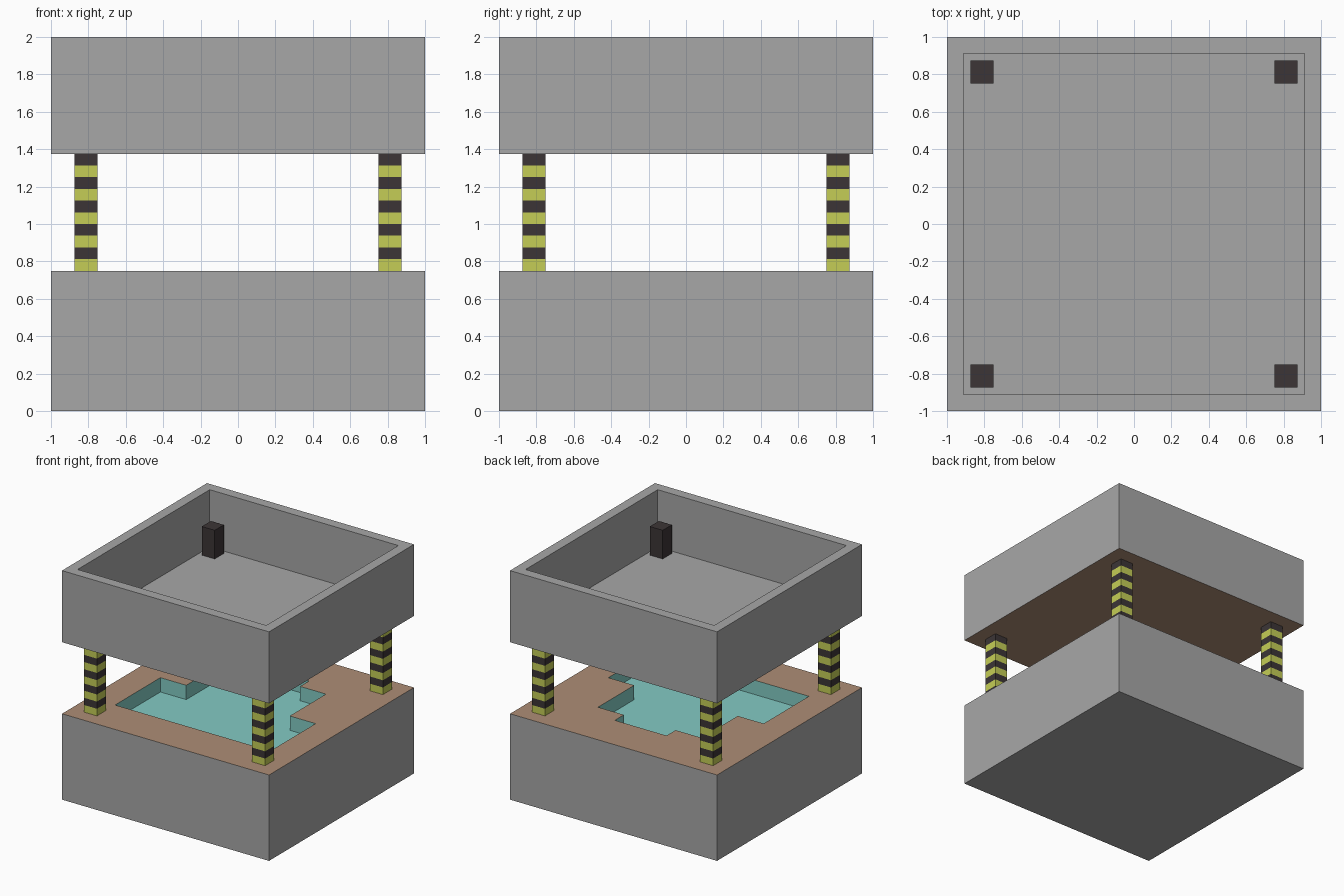
import bpy, bmesh

if "Cube" in bpy.data.objects:
    bpy.data.objects.remove(bpy.data.objects["Cube"])


def material(name, rgb):
    lin = [((c / 255 + 0.055) / 1.055) ** 2.4 for c in rgb]
    m = bpy.data.materials.new(name)
    m.diffuse_color = (*lin, 1.0)
    m.use_nodes = True
    m.node_tree.nodes["Principled BSDF"].inputs["Base Color"].default_value = m.diffuse_color
    return m


GREY = material("concrete_grey", (167, 167, 167))
BROWN = material("clay_brown", (174, 142, 118))
WATER = material("water_teal", (131, 203, 196))
YELLOW = material("stripe_yellow", (197, 206, 86))
DARK = material("stripe_dark", (60, 53, 54))


def finish(name, bm, mats, rule):
    """Weld, orient, colour faces by rule and link the object."""
    bmesh.ops.remove_doubles(bm, verts=bm.verts, dist=1e-4)
    bmesh.ops.recalc_face_normals(bm, faces=bm.faces)
    bm.normal_update()
    for f in bm.faces:
        f.material_index = rule(f)
    me = bpy.data.meshes.new(name)
    bm.to_mesh(me)
    bm.free()
    for m in mats:
        me.materials.append(m)
    ob = bpy.data.objects.new(name, me)
    bpy.context.collection.objects.link(ob)
    return ob


def face(bm, pts):
    return bm.faces.new([bm.verts.new(p) for p in pts])


def box(bm, x0, x1, y0, y1, z0, z1):
    geo = bmesh.ops.create_cube(bm, size=1)
    for v in geo["verts"]:
        v.co = (x1 if v.co.x > 0 else x0,
                y1 if v.co.y > 0 else y0,
                z1 if v.co.z > 0 else z0)


# Base block with a stepped pool, built as two mirrored halves
TOP, POOL = 0.75, 0.625
rim = [(0, -1), (1, -1), (1, 1), (0, 1)]
pool = [(0, 0.625), (0.25, 0.625), (0.25, 0.5), (0.5, 0.5), (0.5, 0),
        (0.75, 0), (0.75, -0.625), (0, -0.625)]


def walls(bm, outline, s, z0, z1):
    for (xa, ya), (xb, yb) in zip(outline, outline[1:]):
        face(bm, [(s * xa, ya, z0), (s * xb, yb, z0),
                  (s * xb, yb, z1), (s * xa, ya, z1)])


bm = bmesh.new()
for s in (1, -1):
    face(bm, [(s * x, y, TOP) for x, y in rim + pool])
    face(bm, [(s * x, y, POOL) for x, y in pool])
    face(bm, [(s * x, y, 0) for x, y in rim])
    walls(bm, rim, s, 0, TOP)
    walls(bm, pool, s, POOL, TOP)


def base_rule(f):
    c = f.calc_center_median()
    if c.z > TOP - 0.001:
        return 1
    inside = all(abs(v.co.x) < 0.99 and abs(v.co.y) < 0.99 for v in f.verts)
    return 2 if inside else 0


finish("base_with_pool", bm, [GREY, BROWN, WATER], base_rule)

# Upper tray: open box with a recessed floor and a brown underside
bm = bmesh.new()
box(bm, -1, 1, -1, 1, 1.375, 2)
top = max(bm.faces, key=lambda f: f.calc_center_median().z)
bmesh.ops.inset_region(bm, faces=[top], thickness=0.125)
ext = bmesh.ops.extrude_discrete_faces(bm, faces=[top])
bmesh.ops.translate(bm, verts=ext["faces"][0].verts, vec=(0, 0, -0.5))
finish("upper_tray", bm, [GREY, BROWN],
       lambda f: 1 if f.calc_center_median().z < 1.38 else 0)

# Striped corner posts, with dark pegs standing on the tray floor
BAND = 0.0625
for sx, side in ((-1, "left"), (1, "right")):
    for sy, end in ((-1, "front"), (1, "back")):
        x0, x1 = sorted((sx * 0.75, sx * 0.875))
        y0, y1 = sorted((sy * 0.75, sy * 0.875))
        ring = [(x0, y0), (x1, y0), (x1, y1), (x0, y1), (x0, y0)]
        bm = bmesh.new()
        for i in range(10):
            walls(bm, ring, 1, TOP + i * BAND, TOP + (i + 1) * BAND)
        finish(f"post_{end}_{side}", bm, [YELLOW, DARK],
               lambda f: int((f.calc_center_median().z - TOP) / BAND) % 2)
        bm = bmesh.new()
        box(bm, x0, x1, y0, y1, 1.5, 1.75)
        finish(f"peg_{end}_{side}", bm, [DARK], lambda f: 0)
